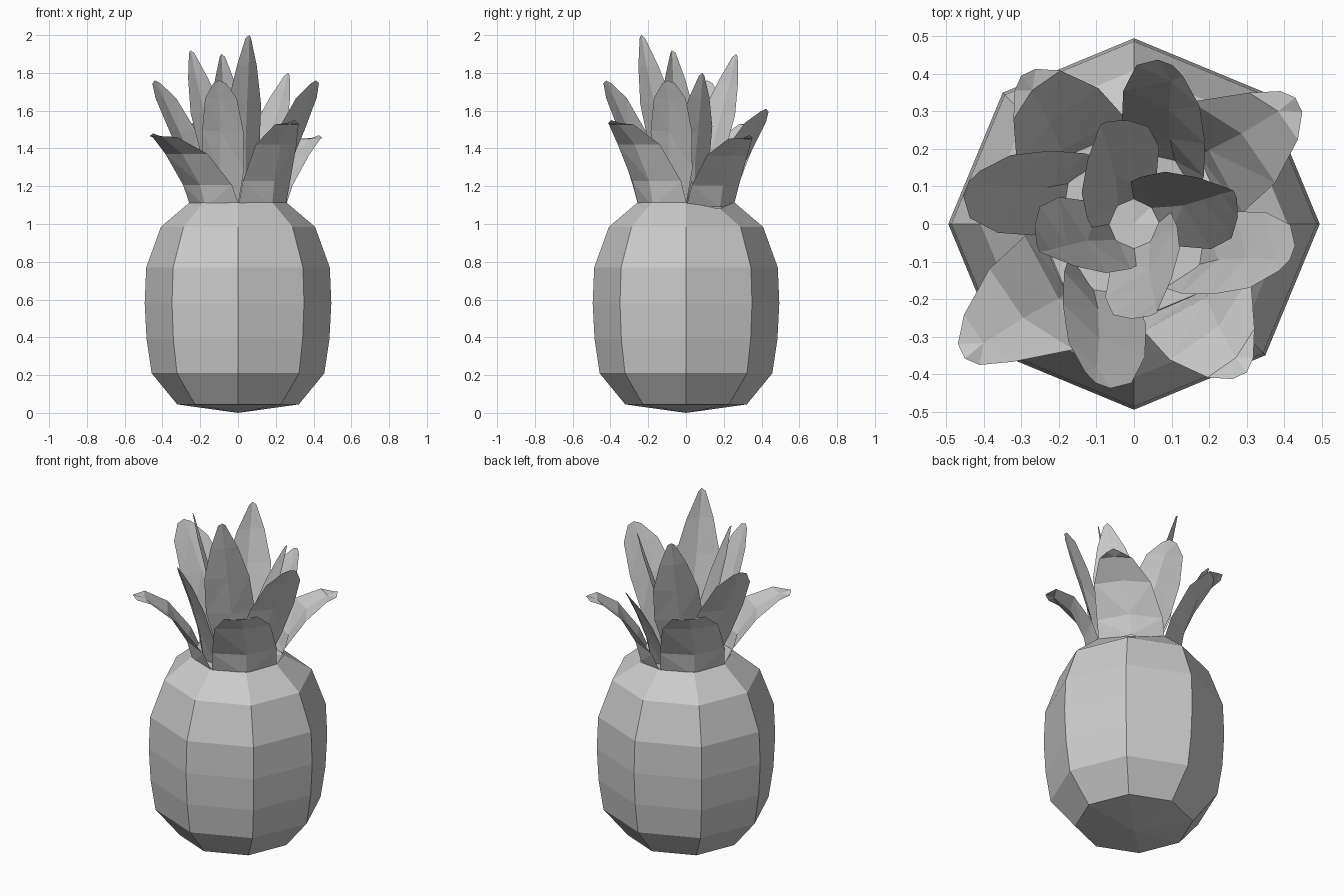
import bpy, bmesh
from math import radians, pi
from mathutils import Vector, Matrix

cube = bpy.data.objects.get("Cube")
if cube:
    bpy.data.objects.remove(cube, do_unlink=True)

grey = bpy.data.materials.new("light_grey")
grey.use_nodes = True
grey.diffuse_color = (0.6, 0.6, 0.6, 1)
grey.node_tree.nodes["Principled BSDF"].inputs["Base Color"].default_value = grey.diffuse_color


def finish(bm, name):
    bmesh.ops.recalc_face_normals(bm, faces=bm.faces)
    mesh = bpy.data.meshes.new(name)
    bm.to_mesh(mesh)
    bm.free()
    mesh.materials.append(grey)
    obj = bpy.data.objects.new(name, mesh)
    bpy.context.collection.objects.link(obj)
    return obj


# Eight-sided fruit body, turned from a profile of (radius, height)
def fruit_body():
    profile = [(0, 0), (0.322, 0.045), (0.457, 0.21), (0.484, 0.39), (0.494, 0.58),
               (0.486, 0.77), (0.408, 0.985), (0.255, 1.115), (0, 1.11)]
    bm = bmesh.new()
    verts = [bm.verts.new((r, 0, z)) for r, z in profile]
    edges = [bm.edges.new(pair) for pair in zip(verts, verts[1:])]
    bmesh.ops.spin(bm, geom=verts + edges, cent=(0, 0, 0), axis=(0, 0, 1),
                   angle=2 * pi, steps=8, use_merge=True)
    bmesh.ops.remove_doubles(bm, verts=bm.verts, dist=0.001)
    # The shoulder dips a little at the back left corner
    for v in bm.verts:
        if v.co.z > 1.1 and v.co.x > 0.1 and v.co.y > 0.1:
            v.co.z -= 0.035
    return finish(bm, "fruit_body")


# Folded leaf: rows of three points, leaning outward and sideways towards the tip
def leaf(name, rows, azimuth, base, reach, top, drift, bend, fold):
    turn = Matrix.Rotation(radians(azimuth), 3, 'Z')
    bm = bmesh.new()
    previous = None
    for out, up, half in rows:
        radius = base + (reach - base) * out
        height = 1.09 + (top - 1.09) * up
        side = drift * up ** bend
        crease = fold * (1 - 0.8 * up)
        drop = 0.015 if up == 1 else 0
        points = [(radius - crease, side - half, height - drop),
                  (radius, side, height),
                  (radius - crease, side + half, height - drop)]
        row = [bm.verts.new(turn @ Vector(p)) for p in points]
        if previous:
            for i in range(2):
                bm.faces.new((previous[i], previous[i + 1], row[i + 1], row[i]))
        previous = row
    bmesh.ops.triangulate(bm, faces=bm.faces)
    return finish(bm, name)


fruit_body()

# Leaf outlines as (outward share, height share, half width)
outer_rows = [(0, 0, 0.18), (0.1, 0.3, 0.18), (0.42, 0.72, 0.155), (0.8, 0.95, 0.09), (1, 1, 0.04)]
middle_rows = [(0, 0, 0.1), (0.2, 0.3, 0.13), (0.5, 0.6, 0.13), (0.82, 0.86, 0.1), (1, 1, 0.04)]
inner_rows = [(0, 0, 0.1), (0.35, 0.35, 0.135), (0.62, 0.6, 0.125), (0.85, 0.82, 0.075), (1, 1, 0.02)]

# Three rings of four leaves, with the reach and height of each tip
rings = [
    ("outer_leaf", outer_rows, 46, 0.25, -0.075, 2, 0.075,
     [(0.54, 1.47), (0.49, 1.55), (0.57, 1.48), (0.49, 1.55)]),
    ("middle_leaf", middle_rows, 57, 0.2, 0.145, 1, 0.045,
     [(0.41, 1.61), (0.43, 1.76), (0.41, 1.76), (0.4, 1.76)]),
    ("inner_leaf", inner_rows, 45, 0.06, -0.125, 0.75, 0.04,
     [(0.25, 1.8), (0.25, 1.9), (0.23, 1.92), (0.21, 2.0)]),
]
for name, rows, start, base, drift, bend, fold, tips in rings:
    for i, (reach, top) in enumerate(tips):
        leaf(f"{name}_{i + 1}", rows, start + 90 * i, base, reach, top, drift, bend, fold)
